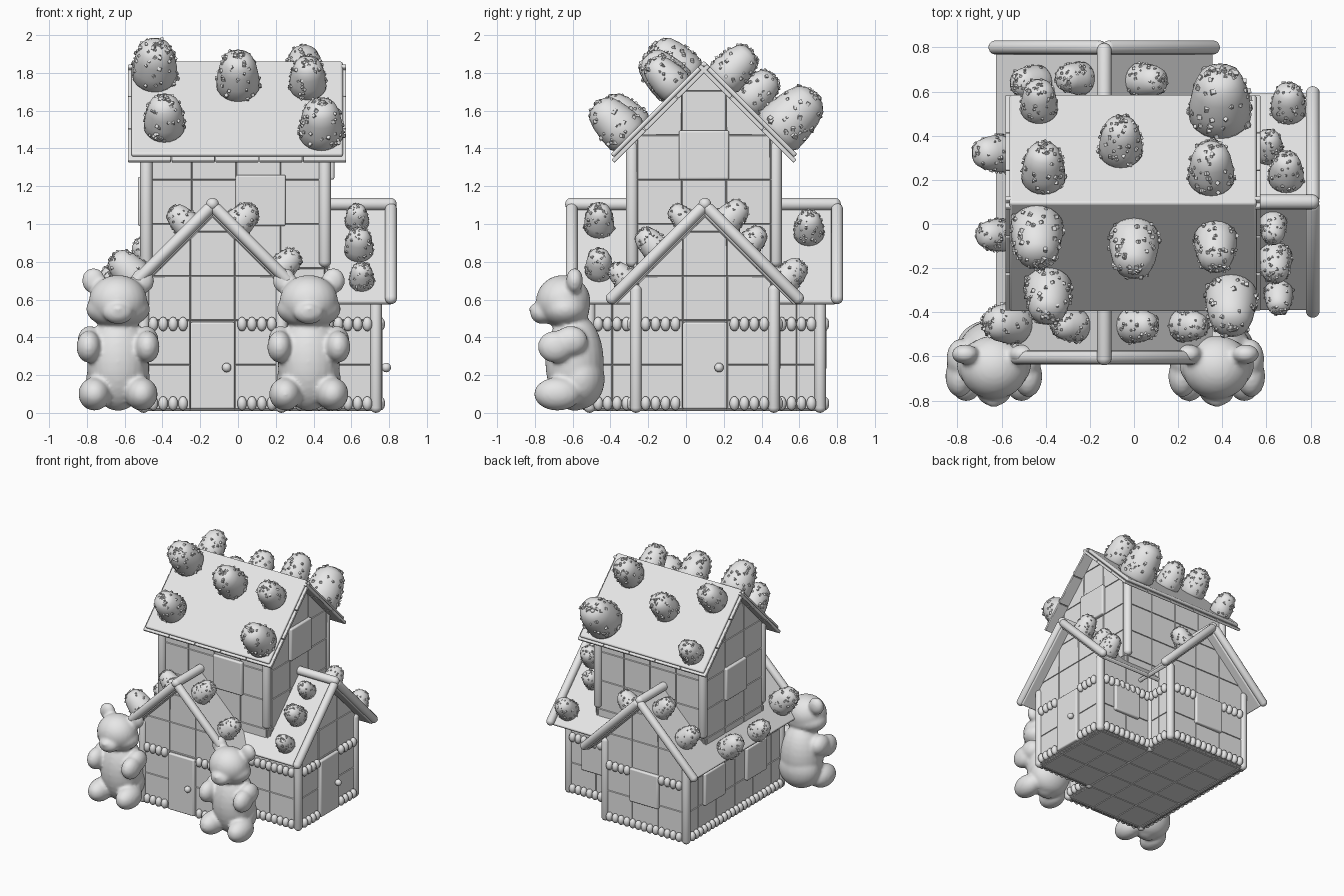
import bpy, bmesh, math, random
from mathutils import Matrix, Vector

random.seed(4)
if "Cube" in bpy.data.objects:
    bpy.data.objects.remove(bpy.data.objects["Cube"])

mat = bpy.data.materials.new("plain_grey")
mat.use_nodes = True
mat.diffuse_color = (0.8, 0.8, 0.8, 1)
mat.node_tree.nodes["Principled BSDF"].inputs["Base Color"].default_value = (0.8, 0.8, 0.8, 1)
made = []
TILE = 0.235
S = math.sqrt(0.5)


def finish(name, bm, matrix=Matrix(), bevel=0.0):
    mesh = bpy.data.meshes.new(name)
    bm.to_mesh(mesh)
    bm.free()
    mesh.transform(matrix)
    mesh.materials.append(mat)
    ob = bpy.data.objects.new(name, mesh)
    bpy.context.collection.objects.link(ob)
    if bevel:
        mod = ob.modifiers.new("bevel", 'BEVEL')
        mod.width, mod.segments = bevel, 3
    made.append(ob)
    return ob


def frame(x, y, z, turn):
    return Matrix.Translation((x, y, z)) @ Matrix.Rotation(math.radians(turn), 4, 'Z')


def tiles(name, points, matrix, u0=0.0, v0=0.02):
    """Flat wall cut into raised square biscuit tiles."""
    bm = bmesh.new()
    bm.faces.new([bm.verts.new((u, 0, v)) for u, v in points])
    for k in range(-9, 10):
        for co, no in (((u0 + k * TILE, 0, 0), (1, 0, 0)), ((0, 0, v0 + k * TILE), (0, 0, 1))):
            geom = bm.verts[:] + bm.edges[:] + bm.faces[:]
            bmesh.ops.bisect_plane(bm, geom=geom, dist=1e-5, plane_co=co, plane_no=no)
    bm.normal_update()
    bmesh.ops.inset_individual(bm, faces=bm.faces[:], thickness=0.005, depth=0.01)
    return finish(name, bm, matrix)


def rect(w, z0, z1):
    return [(-w, z0), (w, z0), (w, z1), (-w, z1)]


def gable(w, z0, z1):
    return [(-w, z0), (w, z0), (w, z1), (0, z1 + w), (-w, z1)]


def box(name, size, matrix, bevel=0.01):
    bm = bmesh.new()
    bmesh.ops.create_cube(bm, size=1, matrix=Matrix.Diagonal((*size, 1)))
    return finish(name, bm, matrix, bevel)


def capsule(name, a, b, r):
    a, b = Vector(a), Vector(b)
    bm = bmesh.new()
    bmesh.ops.create_uvsphere(bm, u_segments=16, v_segments=9, radius=r)
    half = (b - a).length / 2 - r
    for v in bm.verts:
        v.co.z += math.copysign(half, v.co.z)
    turn = (b - a).to_track_quat('Z', 'Y').to_matrix().to_4x4()
    return finish(name, bm, Matrix.Translation((a + b) / 2) @ turn)


def plate(name, place, u, z0, z1, w=TILE, knob=False):
    """Door or window slab on a wall frame, optionally with a round knob."""
    box(name, (w, 0.05, z1 - z0), place @ Matrix.Translation((u, -0.01, (z0 + z1) / 2)))
    if knob:
        bm = bmesh.new()
        bmesh.ops.create_uvsphere(bm, u_segments=14, v_segments=8, radius=0.025)
        finish(name + "_knob", bm, place @ Matrix.Translation((u + 0.075, -0.055, 0.24)))


def beads(name, place, a, b, z):
    """Row of small upright drops."""
    n = max(1, round((b - a) / 0.052))
    bm = bmesh.new()
    for i in range(n):
        u = a + (i + 0.5) * (b - a) / n
        m = Matrix.Translation((u, -0.022, z)) @ Matrix.Diagonal((0.027, 0.027, 0.038, 1))
        bmesh.ops.create_uvsphere(bm, u_segments=10, v_segments=7, radius=1, matrix=m)
    return finish(name, bm, place)


def slope_frame(origin, down):
    """Frame on a 45 degree slope: X along the ridge, Y downhill, Z outwards."""
    d = Vector((down[0] * S, down[1] * S, -S))
    n = Vector((down[0] * S, down[1] * S, S))
    m = Matrix((d.cross(n), d, n)).transposed().to_4x4()
    return Matrix.Translation(origin) @ m


def gumdrop(x, y, r, ridge, top, down):
    """Sugared sweet standing square to a roof slope; x, y is its middle."""
    h = r * 2.1
    bx, by = x - down[0] * h * 0.35, y - down[1] * h * 0.35
    bz = top - abs((bx if down[0] else by) - ridge)
    prof = [(0.9, 0), (1, 0.08), (0.97, 0.35), (0.86, 0.65), (0.7, 0.86), (0.42, 0.97), (0, 1)]
    bm = bmesh.new()
    verts = [bm.verts.new((p * r, 0, t * h)) for p, t in prof]
    edges = [bm.edges.new(e) for e in zip(verts, verts[1:])]
    bmesh.ops.spin(bm, geom=verts + edges, cent=(0, 0, 0), axis=(0, 0, 1),
                   angle=2 * math.pi, steps=20)
    bmesh.ops.remove_doubles(bm, verts=bm.verts[:], dist=1e-4)
    bmesh.ops.recalc_face_normals(bm, faces=bm.faces[:])
    for i in range(65):
        (p, t), (q, s) = random.choice(list(zip(prof[1:], prof[2:])) + [prof[1:3], prof[2:4]])
        f, ang = random.random(), random.uniform(0, 2 * math.pi)
        rad, z = (p + (q - p) * f) * r, (t + (s - t) * f) * h
        m = Matrix.Translation((rad * math.cos(ang), rad * math.sin(ang), z))
        m = m @ Matrix.Rotation(ang * 3, 4, (1, f, 0.5))
        bmesh.ops.create_cube(bm, size=r * random.uniform(0.09, 0.16), matrix=m)
    finish("gumdrop", bm, slope_frame((bx, by, bz), down))


# Lower house walls: main wing along y, side wing towards +x
front, back = frame(-0.135, -0.51, 0, 0), frame(-0.135, 0.71, 0, 180)
left_end = frame(0.73, 0.1, 0, 90)
right_wall = frame(-0.5, 0.1, 0, -90)
half = 0.365
for name, place in (("front_wall", front), ("back_wall", back), ("side_wing_wall", left_end)):
    tiles(name, gable(half, 0.01, 0.675), place, TILE / 2)
tiles("long_wall", rect(0.61, 0.01, 0.67), right_wall)
corners = [("main_front_return", 0.23, -0.39, 90, 0.12), ("main_back_return", 0.23, 0.585, 90, 0.125),
           ("wing_front_wall", 0.48, -0.265, 0, 0.25), ("wing_back_wall", 0.48, 0.465, 180, 0.25)]
for name, x, y, turn, w in corners:
    place = frame(x, y, 0, turn)
    tiles(name, rect(w, 0.01, 0.67), place)
    for z in (0.05, 0.47):
        beads(name + "_beads", place, -w + 0.02, w - 0.02, z)

# Floor tiles
under = Matrix.Rotation(math.pi / 2, 4, 'X')
tiles("main_floor", [(-0.5, -0.71), (0.23, -0.71), (0.23, 0.51), (-0.5, 0.51)],
      Matrix.Translation((0, 0, 0.022)) @ under)
tiles("wing_floor", [(0.23, -0.465), (0.73, -0.465), (0.73, 0.265), (0.23, 0.265)],
      Matrix.Translation((0, 0, 0.022)) @ under)

# Doors, windows and bead trims
plate("front_door", front, 0, 0.02, 0.48, knob=True)
plate("side_door", left_end, 0, 0.02, 0.48, knob=True)
plate("back_window", back, 0, 0.23, 0.5, 0.26)
plate("wing_back_window", frame(0.48, 0.465, 0, 180), 0, 0.23, 0.48, 0.24)
for u in (-0.28, 0.26):
    plate("long_wall_window", right_wall, u, 0.24, 0.5, 0.26)
for place in (front, left_end, back):
    for z in (0.05, 0.47):
        for a, b in ((-0.34, -0.13), (0.13, 0.34)):
            beads("bead_trim", place, a, b, z)
beads("bead_trim", back, -0.13, 0.13, 0.05)
beads("bead_trim", right_wall, -0.59, 0.59, 0.05)

# Corner posts
for x, y in ((-0.5, -0.51), (0.23, -0.51), (-0.5, 0.71), (0.23, 0.71), (0.73, -0.265),
             (0.73, 0.465), (0.23, -0.265), (0.23, 0.465)):
    capsule("corner_post", (x, y, 0), (x, y, 0.68), 0.032)

# Tower walls, windows and posts
for name, x, y, turn in (("tower_left_gable", 0.475, 0.095, 90), ("tower_right_gable", -0.495, 0.095, -90)):
    place = frame(x, y, 0, turn)
    tiles(name, gable(0.375, 0.66, 1.43), place, TILE / 2, 0.53)
    low = 1.235 if turn > 0 else 0.99
    plate("tower_side_window", place, 0, low, low + 0.26, 0.265)
for name, y, turn in (("tower_front_wall", -0.28, 0), ("tower_back_wall", 0.47, 180)):
    tiles(name, rect(0.485, 0.66, 1.45), frame(-0.01, y, 0, turn), 0, 0.53)
plate("tower_front_window", frame(0, -0.28, 0, 0), 0.12, 0.99, 1.26, 0.265)
for x in (-0.485, 0.46):
    for y in (-0.285, 0.475):
        capsule("tower_post", (x, y, 0.77), (x, y, 1.45), 0.034)

# Lower roofs with round edging
for sign in (-1, 1):
    m = slope_frame((-0.135, 0.1, 1.085), (sign, 0))
    box("main_roof", (1.38, 0.7, 0.03), m @ Matrix.Translation((0, 0.35, -0.015)))
    m = slope_frame((0.34, 0.1, 1.085), (0, sign))
    box("wing_roof", (0.95, 0.7, 0.03), m @ Matrix.Translation((0, 0.35, -0.015)))
    for y in (-0.605, 0.8):
        capsule("gable_edge", (-0.135, y, 1.1), (-0.135 + sign * 0.515, y, 0.585), 0.032)
    capsule("wing_gable_edge", (0.81, 0.1, 1.1), (0.81, 0.1 + sign * 0.515, 0.585), 0.032)
capsule("main_ridge", (-0.135, -0.64, 1.105), (-0.135, 0.82, 1.105), 0.034)
capsule("wing_ridge", (0, 0.1, 1.105), (0.84, 0.1, 1.105), 0.034)

# Tower roof: biscuit tiles under a thick icing sheet
for sign in (-1, 1):
    m = slope_frame((-0.005, 0.095, 1.865), (0, sign))
    box("icing_sheet", (1.12, 0.7, 0.026), m @ Matrix.Translation((0, 0.35, -0.013)), 0.012)
    for i in range(5):
        for j in range(3):
            spot = Matrix.Translation(((i - 2) * 0.232, 0.12 + j * 0.24, -0.036))
            box("roof_tile", (0.228, 0.236, 0.022), m @ spot, 0.005)

# Sweets on the roofs
for x, y, r in ((-0.44, -0.08, 0.12), (0, -0.13, 0.115), (0.37, -0.12, 0.098), (-0.39, -0.345, 0.108), (0.44, -0.39, 0.118)):
    gumdrop(x, y, r, 0.095, 1.86, (0, -1))
for x, y, r in ((-0.43, 0.57, 0.085), (-0.06, 0.39, 0.1), (-0.41, 0.27, 0.1), (0.39, 0.58, 0.142), (0.35, 0.27, 0.105)):
    gumdrop(x, y, r, 0.095, 1.86, (0, 1))
for x, y, r in ((-0.48, 0.64, 0.08), (-0.645, 0.32, 0.087), (-0.64, -0.05, 0.075), (-0.59, -0.45, 0.095),
                (-0.28, 0.66, 0.075), (-0.3, -0.46, 0.075)):
    gumdrop(x, y, r, -0.135, 1.08, (-1, 0))
for x, y, r in ((0.07, 0.65, 0.08), (0.03, -0.46, 0.08), (0.26, -0.46, 0.075)):
    gumdrop(x, y, r, -0.135, 1.08, (1, 0))
for x, y, r in ((0.7, 0.56, 0.08), (0.69, 0.25, 0.08), (0.61, 0.36, 0.068)):
    gumdrop(x, y, r, 0.1, 1.08, (0, 1))
for x, y, r in ((0.63, -0.03, 0.063), (0.64, -0.19, 0.077), (0.655, -0.345, 0.066)):
    gumdrop(x, y, r, 0.1, 1.08, (0, -1))

# Jelly bears: ellipsoids fused into one soft body
single = [((0, -0.59, 0.27), (0.165, 0.155, 0.26)), ((0, -0.56, 0.18), (0.17, 0.13, 0.16)),
          ((0, -0.65, 0.59), (0.155, 0.145, 0.14)), ((0, -0.64, 0.55), (0.17, 0.13, 0.1)),
          ((0, -0.76, 0.53), (0.08, 0.065, 0.06)), ((0, -0.81, 0.55), (0.035, 0.02, 0.025))]
paired = [((0.13, -0.59, 0.7), (0.062, 0.045, 0.068)), ((0.125, -0.68, 0.1), (0.085, 0.125, 0.088)),
          ((0.155, -0.69, 0.35), (0.065, 0.095, 0.085)), ((0.15, -0.61, 0.38), (0.065, 0.09, 0.08))]
for name, cx in (("right_bear", -0.635), ("left_bear", 0.375)):
    bm = bmesh.new()
    blobs = single + [((s * c[0], c[1], c[2]), d) for c, d in paired for s in (-1, 1)]
    for c, d in blobs:
        m = Matrix.Translation(c) @ Matrix.Diagonal((*d, 1))
        bmesh.ops.create_uvsphere(bm, u_segments=24, v_segments=16, radius=1, matrix=m)
    bear = finish(name, bm, Matrix.Translation((cx, 0, 0)))
    remesh = bear.modifiers.new("fuse", 'REMESH')
    remesh.mode, remesh.voxel_size, remesh.use_smooth_shade = 'VOXEL', 0.012, True
    soft = bear.modifiers.new("soften", 'SMOOTH')
    soft.factor, soft.iterations = 0.5, 6

# Smooth shading with crisp edges
bpy.ops.object.select_all(action='DESELECT')
for ob in made:
    ob.select_set(True)
bpy.context.view_layer.objects.active = made[0]
bpy.ops.object.shade_smooth_by_angle(angle=math.radians(35))
